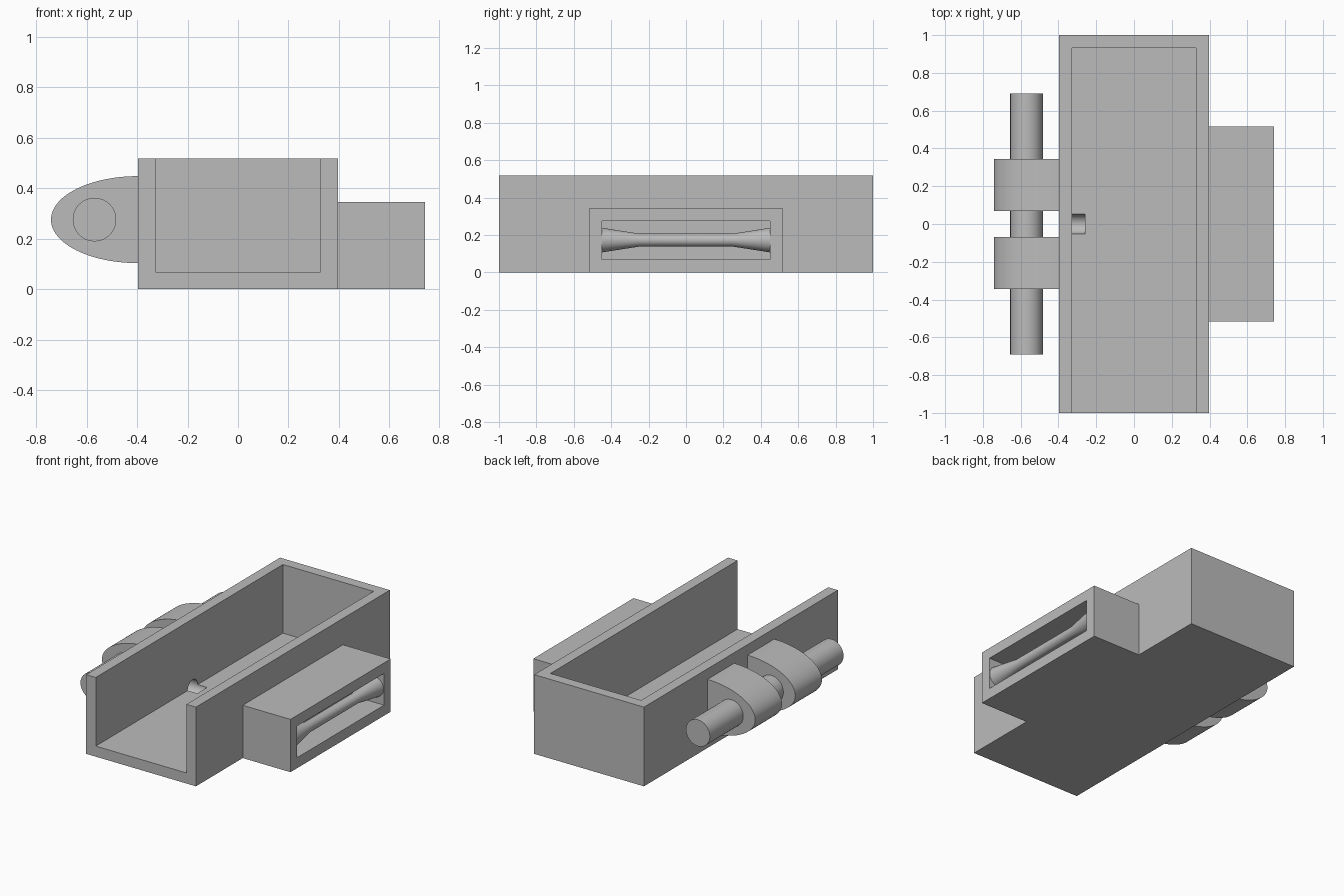
import bpy, bmesh, math
from mathutils import Matrix, Vector

cube = bpy.data.objects.get("Cube")
if cube:
    bpy.data.objects.remove(cube, do_unlink=True)

U = 2 / 58  # design unit: the tray is 58 units long

grey = bpy.data.materials.new("plain_grey")
grey.use_nodes = True
grey.diffuse_color = (0.5, 0.5, 0.5, 1)
grey.node_tree.nodes["Principled BSDF"].inputs["Base Color"].default_value = grey.diffuse_color


def finish(name, bm):
    bmesh.ops.recalc_face_normals(bm, faces=bm.faces)
    mesh = bpy.data.meshes.new(name)
    bm.to_mesh(mesh)
    bm.free()
    mesh.materials.append(grey)
    ob = bpy.data.objects.new(name, mesh)
    bpy.context.collection.objects.link(ob)
    return ob


def box(name, lo, hi):
    """Box between two corners given in design units."""
    lo, hi = Vector(lo) * U, Vector(hi) * U
    bm = bmesh.new()
    bmesh.ops.create_cube(bm, size=1)
    for v in bm.verts:
        v.co = Vector([lo[i] + (v.co[i] + 0.5) * (hi[i] - lo[i]) for i in range(3)])
    return finish(name, bm)


def turned(name, stations, centre, axis="Y", sides=64):
    """Solid of revolution from (position, radius) stations along an axis."""
    turn = Matrix.Rotation(-math.pi / 2, 4, "X") if axis == "Y" else Matrix.Rotation(math.pi / 2, 4, "Y")
    bm = bmesh.new()
    rings = []
    for pos, rad in stations:
        angles = [math.tau * i / sides for i in range(sides)]
        rings.append([bm.verts.new((Vector(centre) + turn @ Vector(
            (rad * math.cos(a), rad * math.sin(a), pos))) * U) for a in angles])
    for a, b in zip(rings, rings[1:]):
        for i in range(sides):
            j = (i + 1) % sides
            bm.faces.new((a[i], a[j], b[j], b[i]))
    bm.faces.new(rings[0])
    bm.faces.new(rings[-1])
    return finish(name, bm)


def cut(target, cutter):
    mod = target.modifiers.new("cut", "BOOLEAN")
    mod.operation = "DIFFERENCE"
    mod.solver = "EXACT"
    mod.object = cutter
    bpy.context.view_layer.objects.active = target
    bpy.ops.object.modifier_apply(modifier=mod.name)
    bpy.data.objects.remove(cutter, do_unlink=True)


def smooth(ob):
    bpy.ops.object.select_all(action="DESELECT")
    ob.select_set(True)
    bpy.context.view_layer.objects.active = ob
    bpy.ops.object.shade_smooth_by_angle(angle=math.radians(30))


# Tray: open at the top and front, with a round drain hole grooved into the floor
tray = box("tray", (-11.5, -29, 0), (11.5, 29, 15))
cut(tray, box("tray_cutter", (-9.5, -30, 2), (9.5, 27, 16)))
cut(tray, turned("drain_cutter", [(-12, 1.5), (-7.5, 1.5)], (0, 0, 2), "X", 48))
smooth(tray)

# Side housing with a shallow window recess
housing = box("side_housing", (11.4, -15, 0), (21.5, 15, 10))
cut(housing, box("window_cutter", (16.5, -13, 2), (22, 13, 8)))

# Waisted spindle inside the window
smooth(turned("spindle", [(-13, 1.9), (-7.25, 1), (7.25, 1), (13, 1.9)], (19.5, 0, 5)))


# Half-elliptical lugs on the opposite side
def lug(name, y0, y1, steps=48):
    bm = bmesh.new()
    outline = [(-11.4, 3)]
    for i in range(steps + 1):
        a = math.pi * i / steps
        outline.append((-11.5 - 10 * math.sin(a), 8 - 5 * math.cos(a)))
    outline.append((-11.4, 13))
    face = bm.faces.new([bm.verts.new(Vector((x, y0, z)) * U) for x, z in outline])
    out = bmesh.ops.extrude_face_region(bm, geom=[face])["geom"]
    moved = [v for v in out if isinstance(v, bmesh.types.BMVert)]
    bmesh.ops.translate(bm, verts=moved, vec=(0, (y1 - y0) * U, 0))
    smooth(finish(name, bm))


lug("front_lug", -10, -2)
lug("back_lug", 2, 10)

# Pin through both lugs
smooth(turned("hinge_pin", [(-20, 2.5), (20, 2.5)], (-16.5, 0, 8)))
